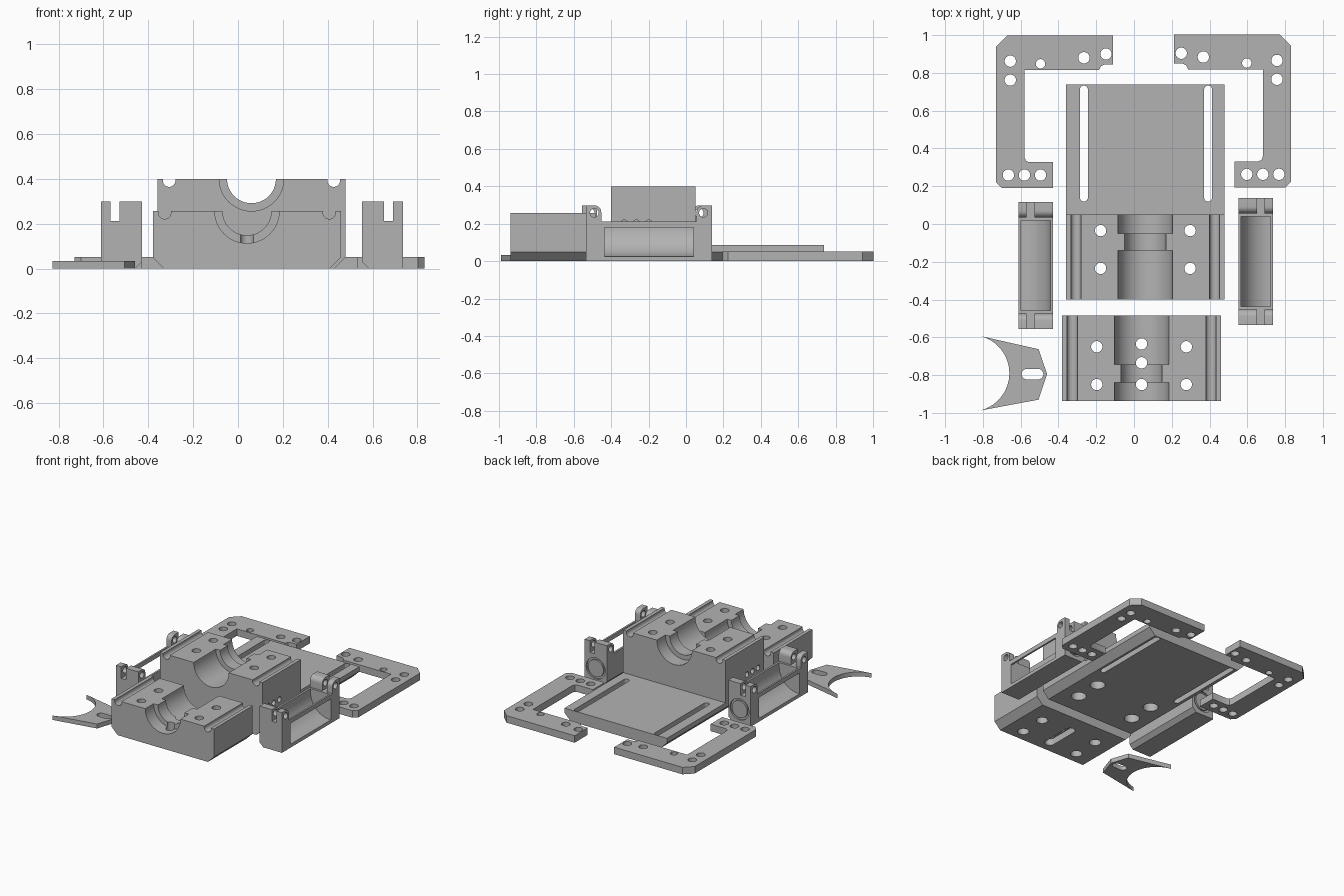
import bpy, bmesh, math
from mathutils import Vector

if "Cube" in bpy.data.objects:
    bpy.data.objects.remove(bpy.data.objects["Cube"])

grey = bpy.data.materials.new("grey plastic")
grey.diffuse_color = (0.45, 0.45, 0.45, 1)
grey.use_nodes = True
grey.node_tree.nodes["Principled BSDF"].inputs["Base Color"].default_value = grey.diffuse_color


def prism(name, pts, axis, lo, hi):
    """Extrude a 2D profile along an axis: z uses (x, y), y uses (x, z), x uses (y, z)."""
    place = {"z": lambda a, b, t: (a, b, t),
             "y": lambda a, b, t: (a, t, b),
             "x": lambda a, b, t: (t, a, b)}[axis]
    bm = bmesh.new()
    low = [bm.verts.new(place(a, b, lo)) for a, b in pts]
    high = [bm.verts.new(place(a, b, hi)) for a, b in pts]
    bm.faces.new(low)
    bm.faces.new(high)
    n = len(pts)
    for i in range(n):
        j = (i + 1) % n
        bm.faces.new((low[i], low[j], high[j], high[i]))
    bmesh.ops.recalc_face_normals(bm, faces=bm.faces)
    mesh = bpy.data.meshes.new(name)
    bm.to_mesh(mesh)
    bm.free()
    mesh.materials.append(grey)
    ob = bpy.data.objects.new(name, mesh)
    bpy.context.collection.objects.link(ob)
    return ob


def arc(cx, cy, r, a0, a1, n):
    return [(cx + r * math.cos(math.radians(a0 + (a1 - a0) * i / n)),
             cy + r * math.sin(math.radians(a0 + (a1 - a0) * i / n))) for i in range(n + 1)]


def circle(cx, cy, r, n=32):
    return arc(cx, cy, r, 0, 360, n)[:-1]


def rect(a0, b0, a1, b1):
    return [(a0, b0), (a1, b0), (a1, b1), (a0, b1)]


def slot(cx0, cy0, cx1, cy1, r):
    """Stadium outline along x or y."""
    s = 0 if cy0 == cy1 else 90
    return arc(cx1, cy1, r, s - 90, s + 90, 12) + arc(cx0, cy0, r, s + 90, s + 270, 12)


def combine(ob, other, op):
    mod = ob.modifiers.new("bool", "BOOLEAN")
    mod.operation = op
    mod.solver = "EXACT"
    mod.object = other
    bpy.ops.object.select_all(action="DESELECT")
    ob.select_set(True)
    bpy.context.view_layer.objects.active = ob
    bpy.ops.object.modifier_apply(modifier=mod.name)
    bpy.data.objects.remove(other)


def cut(ob, pts, axis, lo, hi):
    combine(ob, prism("cutter", pts, axis, lo, hi), "DIFFERENCE")


def finish(ob):
    bpy.ops.object.select_all(action="DESELECT")
    ob.select_set(True)
    bpy.context.view_layer.objects.active = ob
    bpy.ops.object.shade_smooth_by_angle(angle=math.radians(30))


def chamfered(x0, x1, top, c=0.05):
    return [(x0 + c, 0), (x1 - c, 0), (x1, c), (x1, top), (x0, top), (x0, c)]


def bearing_cuts(ob, cx, top, y0, y1, rib0, rib1, hole_ys, bore):
    """Stepped half-round saddle, rail notches and four counterbored bolt holes."""
    cut(ob, circle(cx, top, 0.109, 48), "y", y0 - 0.1, y1 + 0.1)
    cut(ob, circle(cx, top, 0.144, 48), "y", y0 - 0.1, rib0)
    cut(ob, circle(cx, top, 0.144, 48), "y", rib1, y1 + 0.1)
    for s in (-1, 1):
        cut(ob, circle(cx + s * 0.367, top - 0.008, 0.028), "y", y0 - 0.1, y1 + 0.1)
        for y in hole_ys:
            cut(ob, circle(cx + s * 0.237, y, 0.03), "z", -0.1, 0.5)
            cut(ob, circle(cx + s * 0.237, y, bore), "z", -0.1, 0.08)


# Main carriage block with its rear plate
base = prism("carriage_base", [(-0.31, 0), (0.43, 0), (0.48, 0.05), (0.48, 0.40),
                               (-0.36, 0.40), (-0.36, 0.05)], "y", -0.40, 0.738)
cut(base, rect(0.05, 0.085, 0.9, 0.6), "x", -0.6, 0.7)
bearing_cuts(base, 0.06, 0.40, -0.40, 0.05, -0.14, -0.05, (-0.035, -0.235), 0.052)
for x in (-0.265, 0.392):
    cut(base, slot(x, 0.14, x, 0.712, 0.021), "z", -0.1, 0.2)
for x0, x1 in ((-0.4, -0.31), (0.43, 0.52)):
    for y in (-0.33, -0.265, -0.20):
        cut(base, circle(y, 0.2, 0.02, 20), "x", x0, x1)
finish(base)

# Front bearing cap
cap = prism("bearing_cap", chamfered(-0.38, 0.46, 0.257), "y", -0.938, -0.485)
bearing_cuts(cap, 0.04, 0.257, -0.938, -0.485, -0.84, -0.745, (-0.65, -0.85), 0.04)
for y in (-0.635, -0.735, -0.85):
    cut(cap, circle(0.04, y, 0.03), "z", -0.1, 0.3)
cut(cap, slot(0.04, -0.85, 0.04, -0.635, 0.035), "z", -0.1, 0.05)
finish(cap)

# Pair of corner arms, the right one a shifted mirror of the left
ARM = [(-0.67, 0.998), (-0.11, 0.998), (-0.11, 0.845), (-0.155, 0.845), (-0.175, 0.835),
       (-0.185, 0.815), (-0.58, 0.815), (-0.58, 0.355), (-0.573, 0.335), (-0.555, 0.327),
       (-0.43, 0.327), (-0.43, 0.19), (-0.70, 0.19), (-0.73, 0.22), (-0.73, 0.94)]
ARM_HOLES = [(-0.655, 0.862, 0.03), (-0.655, 0.762, 0.03), (-0.495, 0.848, 0.025),
             (-0.265, 0.88, 0.03), (-0.148, 0.90, 0.03), (-0.665, 0.259, 0.03),
             (-0.58, 0.259, 0.03), (-0.495, 0.259, 0.03)]
for name, place in (("left_arm", lambda x, y: (x, y)),
                    ("right_arm", lambda x, y: (0.102 - x, y + 0.004))):
    arm = prism(name, [place(x, y) for x, y in ARM], "z", 0, 0.052)
    for x, y, r in ARM_HOLES:
        cut(arm, circle(*place(x, y), r), "z", -0.1, 0.2)
    finish(arm)

# Fork plate with concave end and adjusting slot
fork = prism("fork_plate", [(-0.505, -0.663), (-0.46, -0.795), (-0.505, -0.93)]
             + arc(-0.863, -0.79, 0.203, -80, 80, 32), "z", 0, 0.033)
cut(fork, slot(-0.567, -0.795, -0.508, -0.795, 0.028), "z", -0.1, 0.1)
finish(fork)


def bracket(name, fx, y0):
    """Side pocket; u runs from the inner side (0) to the outer side (0.183)."""
    y1 = y0 + 0.673
    ob = prism(name, [(fx(u), z) for u, z in
                      [(0.03, 0), (0.183, 0), (0.183, 0.212), (0, 0.212), (0, 0.03)]], "y", y0, y1)
    # quarter-round scoop, open to the top and outer side behind a thin rail
    p0, p1 = y0 + 0.098, y1 - 0.098
    cut(ob, [(fx(u), z) for u, z in [(0.17, 0.3), (0.015, 0.3)] + arc(0.175, 0.185, 0.16, 180, 270, 20)
             + [(0.3, 0.025), (0.3, 0.18), (0.17, 0.18)]], "y", p0, p1)
    # slotted hinge ears, rounded on the inward corner
    for end, s in ((y0, 1), (y1, -1)):
        prof = [(end, 0.2), (end, 0.298), (end + s * 0.045, 0.298)]
        prof += [(end + s * (0.045 + 0.037 * math.sin(t * math.pi / 16)),
                  0.261 + 0.037 * math.cos(t * math.pi / 16)) for t in range(1, 9)]
        prof += [(end + s * 0.082, 0.2)]
        for u0, u1 in ((0, 0.1), (0.14, 0.183)):
            a, b = sorted((fx(u0), fx(u1)))
            combine(ob, prism("ear", prof, "x", a, b), "UNION")
        a, b = sorted((fx(-0.1), fx(0.3)))
        cut(ob, circle(end + s * 0.045, 0.258, 0.023, 24), "x", a, b)
    # shallow round recess with a raised centre on the rear face
    ring = prism("ring", circle(fx(0.092), 0.105, 0.078, 40), "y", y1 - 0.012, y1 + 0.1)
    cut(ring, circle(fx(0.092), 0.105, 0.063, 40), "y", y1 - 0.1, y1 + 0.2)
    combine(ob, ring, "DIFFERENCE")
    finish(ob)


bracket("left_bracket", lambda u: -0.428 - u, -0.557)
bracket("right_bracket", lambda u: 0.552 + u, -0.535)
